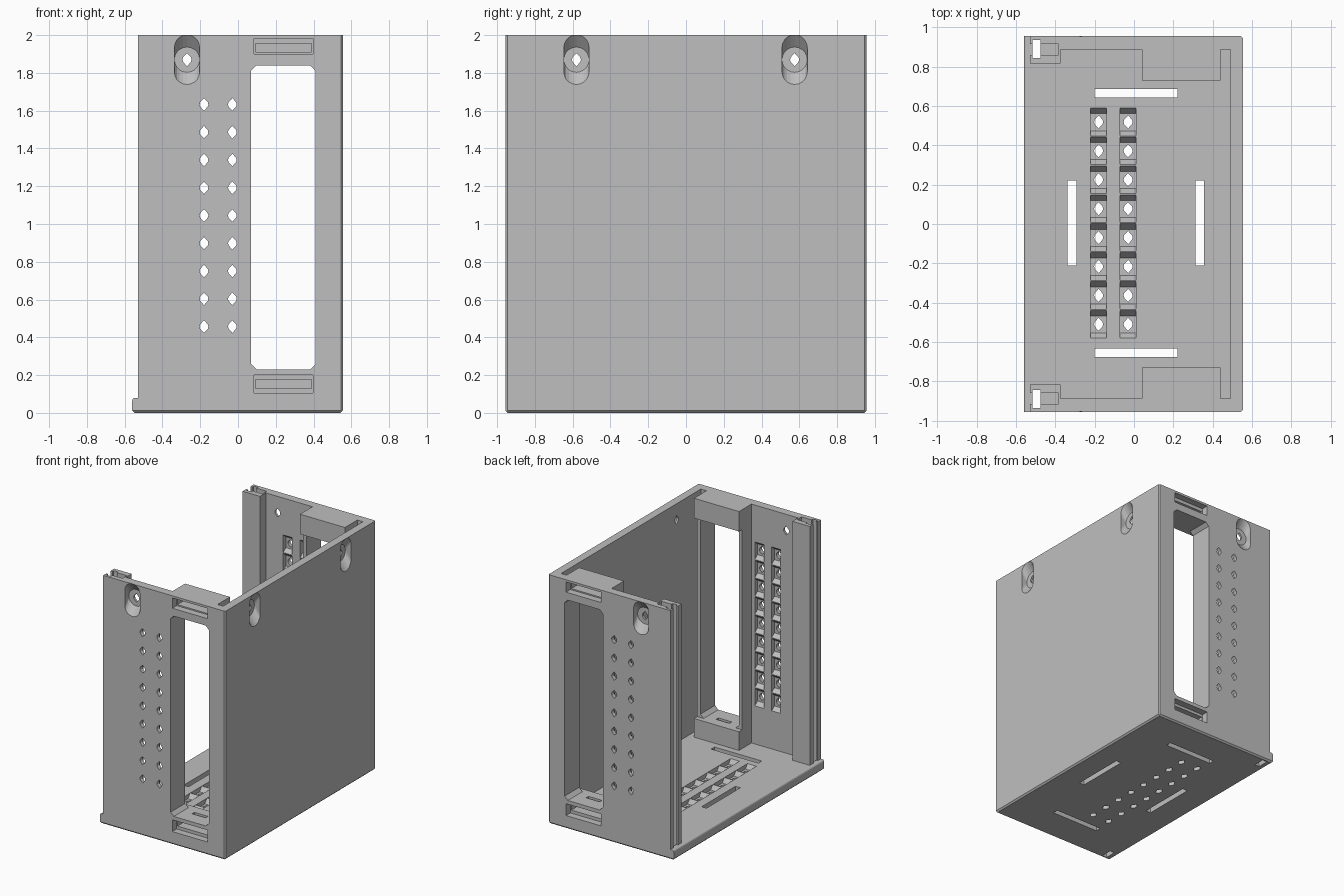
import bpy, bmesh, math
from mathutils import Vector

cube = bpy.data.objects.get("Cube")
if cube:
    bpy.data.objects.remove(cube)

grey = bpy.data.materials.new("plain_grey")
grey.use_nodes = True
COLOR = (0.52, 0.52, 0.52, 1)
grey.diffuse_color = COLOR
grey.node_tree.nodes["Principled BSDF"].inputs["Base Color"].default_value = COLOR


def make(name, bm):
    bmesh.ops.recalc_face_normals(bm, faces=bm.faces)
    me = bpy.data.meshes.new(name)
    bm.to_mesh(me)
    bm.free()
    me.materials.append(grey)
    ob = bpy.data.objects.new(name, me)
    bpy.context.collection.objects.link(ob)
    return ob


def hull(bm, pts):
    vs = [bm.verts.new(p) for p in pts]
    res = bmesh.ops.convex_hull(bm, input=vs)
    spare = {g for g in res["geom_interior"] + res["geom_unused"]
             if isinstance(g, bmesh.types.BMVert)}
    bmesh.ops.delete(bm, geom=list(spare), context="VERTS")


def box(bm, xs, ys, zs):
    ret = bmesh.ops.create_cube(bm, size=1)
    lo, hi = zip(xs, ys, zs)
    for v in ret["verts"]:
        v.co = Vector([lo[i] if v.co[i] < 0 else hi[i] for i in range(3)])


def boolean(ob, bm, op):
    # Apply a boolean with a temporary helper mesh
    cutter = make("helper", bm)
    cutter.hide_render = True
    mod = ob.modifiers.new("cut", "BOOLEAN")
    mod.operation, mod.solver, mod.object = op, "EXACT", cutter
    mod.use_self = True
    dg = bpy.context.evaluated_depsgraph_get()
    dg.update()
    me = bpy.data.meshes.new_from_object(ob.evaluated_get(dg))
    ob.modifiers.clear()
    ob.data = me
    bpy.data.objects.remove(cutter)


def circle(r, cz=0, n=20):
    return [(r * math.cos(2 * math.pi * i / n), cz + r * math.sin(2 * math.pi * i / n))
            for i in range(n)]


def pointed_hole(bm, f, r, d0, d1):
    shape = circle(r, n=12) + [(0, 1.45 * r), (0, -1.45 * r)]
    hull(bm, [f(u, v, d) for u, v in shape for d in (d0, d1)])


def nut_pocket(bm, f):
    # Sloped recess on the inside face, plus its through hole
    rims = [(-0.072, 0.072, -0.002), (-0.045, 0.042, 0.035)]
    hull(bm, [f(u, v, d) for a, b, d in rims for u in (-0.04, 0.04) for v in (a, b)])
    pointed_hole(bm, f, 0.023, 0.02, 0.12)


def screw_recess(bm, f):
    # Tapered recess on the outside face, plus its through hole
    r = 0.067
    pts = [f(u, v, 0.05) for u, v in circle(r)]
    pts += [f(u, v, -0.002) for c in (-0.067, 0.067) for u, v in circle(r, c)]
    hull(bm, pts)
    pointed_hole(bm, f, 0.024, 0.03, 0.12)


def bevel(bm, rule, width, segments=1):
    edges = [e for e in bm.edges if rule(e.verts[0].co, e.verts[1].co)]
    bmesh.ops.bevel(bm, geom=edges, offset=width, segments=segments,
                    profile=0.5, affect="EDGES")


COLS = (-0.18, -0.03)
PITCH = 0.147
OUT, INN, FLOOR = 0.955, 0.888, 0.08

# Floor with slots, nut pockets and lid holes
bm = bmesh.new()
box(bm, (-0.56, 0.555), (-OUT, OUT), (0, FLOOR))
bevel(bm, lambda a, b: a.z < 0.01 and b.z < 0.01, 0.012)
bevel(bm, lambda a, b: a.x < -0.55 and b.x < -0.55 and a.z > 0.07 and b.z > 0.07, 0.015, 3)
bevel(bm, lambda a, b: a.x > 0.55 and b.x > 0.55 and abs(a.z - b.z) > 0.05, 0.01)
floor = make("floor", bm)
cut = bmesh.new()
for y in (-0.655, 0.665):
    box(cut, (-0.2, 0.22), (y - 0.022, y + 0.022), (-1, 1))
for x in (-0.315, 0.335):
    box(cut, (x - 0.022, x + 0.022), (-0.21, 0.22), (-1, 1))
for y in (-0.89, 0.89):
    box(cut, (-0.515, -0.475), (y - 0.045, y + 0.045), (-1, 1))
for x in COLS:
    for i in range(8):
        y = -0.51 + PITCH * i
        nut_pocket(cut, lambda u, v, d: (x + u, y + v, FLOOR - d))
boolean(floor, cut, "DIFFERENCE")

# Closed side wall with two screw recesses
bm = bmesh.new()
box(bm, (0.49, 0.555), (-OUT, OUT), (FLOOR, 2))
bevel(bm, lambda a, b: a.x > 0.55 and b.x > 0.55 and abs(a.z - b.z) > 1, 0.01)
side = make("side_wall", bm)
cut = bmesh.new()
for y in (-0.58, 0.575):
    screw_recess(cut, lambda u, v, d: (0.555 - d, y + u, 1.87 + v))
boolean(side, cut, "DIFFERENCE")

# Front wall: plan profile with a grooved lid rail at the open edge
plan = [(-0.53, OUT), (0.49, OUT), (0.49, INN), (-0.375, INN), (-0.375, 0.815),
        (-0.53, 0.815), (-0.53, 0.86), (-0.515, 0.86), (-0.515, 0.845),
        (-0.475, 0.845), (-0.475, 0.86), (-0.385, 0.86), (-0.385, 0.915),
        (-0.475, 0.915), (-0.475, 0.935), (-0.515, 0.935), (-0.515, 0.915),
        (-0.53, 0.915)]
bm = bmesh.new()
face = bm.faces.new([bm.verts.new((x, -y, FLOOR)) for x, y in plan])
ext = bmesh.ops.extrude_face_region(bm, geom=[face])
for g in ext["geom"]:
    if isinstance(g, bmesh.types.BMVert):
        g.co.z = 2
front = make("front_wall", bm)

# Window frame and its thicker end blocks
add = bmesh.new()
box(add, (0.04, 0.44), (-0.92, -0.77), (FLOOR, 2))
boolean(front, add, "UNION")
for zs in ((FLOOR, 0.23), (1.84, 2)):
    add = bmesh.new()
    box(add, (0.04, 0.44), (-0.92, -0.73), zs)
    boolean(front, add, "UNION")

# Window opening with clipped corners, and latch pockets above and below
cut = bmesh.new()
c = 0.028
hull(cut, [(0.24 + sx * a, y, 1.035 + sz * b) for sx in (-1, 1) for sz in (-1, 1)
           for a, b in ((0.17, 0.805 - c), (0.17 - c, 0.805)) for y in (-1.1, -0.6)])
for zs, slot in (((0.105, 0.2), (0.13, 0.178)), ((1.9, 1.982), (1.91, 1.955))):
    box(cut, (0.085, 0.398), (-1.1, -0.9), zs)
    box(cut, (0.092, 0.39), (-1.0, -0.8), slot)
box(cut, (0.18, 0.3), (-0.84, -0.81), (0.15, 0.3))
for x in COLS:
    for i in range(9):
        z = 0.457 + PITCH * i
        nut_pocket(cut, lambda u, v, d: (x + u, -INN - d, z + v))
screw_recess(cut, lambda u, v, d: (-0.27 + u, -OUT + d, 1.87 + v))
boolean(front, cut, "DIFFERENCE")

# Back wall is the mirrored front wall
bm = bmesh.new()
bm.from_mesh(front.data)
for v in bm.verts:
    v.co.y = -v.co.y
bmesh.ops.reverse_faces(bm, faces=bm.faces)
make("back_wall", bm)
